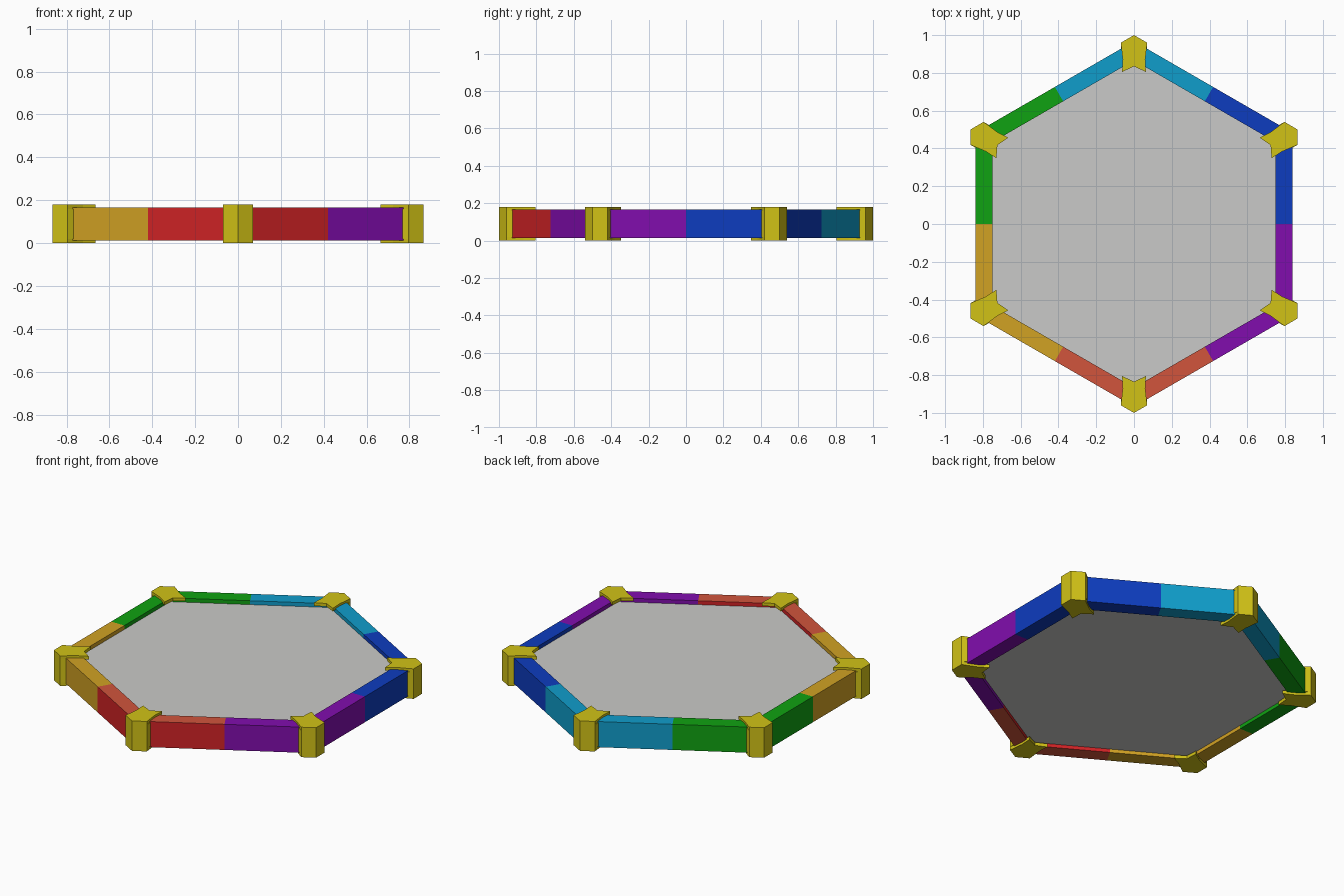
import bpy, bmesh
from math import cos, sin, pi, radians

if "Cube" in bpy.data.objects:
    bpy.data.objects.remove(bpy.data.objects["Cube"])


def material(name, r, g, b):
    m = bpy.data.materials.new(name)
    m.diffuse_color = (r, g, b, 1)
    m.use_nodes = True
    m.node_tree.nodes["Principled BSDF"].inputs["Base Color"].default_value = m.diffuse_color
    return m


yellow = material("yellow", .64, .54, .008)
grey = material("grey", .59, .59, .58)
coral = material("coral", .64, .09, .045)
beam_mats = [
    ("blue", material("blue", .004, .045, .52)),
    ("cyan", material("cyan", .005, .34, .60)),
    ("green", material("green", .005, .36, .006)),
    ("orange", material("orange", .64, .36, .017)),
    ("red", material("red", .64, .017, .019)),
    ("purple", material("purple", .22, .004, .42)),
]


def polar(r, t, a):
    """Point at radial distance r and sideways offset t, along direction a."""
    return (r * cos(a) - t * sin(a), r * sin(a) + t * cos(a))


def prism(name, parts, mats):
    """Object from extruded outlines: parts = [(points, z0, z1), ...]."""
    bm = bmesh.new()
    for pts, z0, z1 in parts:
        face = bm.faces.new([bm.verts.new((x, y, z0)) for x, y in pts])
        top = bmesh.ops.extrude_face_region(bm, geom=[face])["geom"]
        for v in top:
            if isinstance(v, bmesh.types.BMVert):
                v.co.z = z1
    bmesh.ops.recalc_face_normals(bm, faces=bm.faces)
    if len(mats) > 1:  # second colour on the horizontal faces
        for f in bm.faces:
            f.material_index = int(abs(f.normal.z) > .5)
    me = bpy.data.meshes.new(name)
    bm.to_mesh(me)
    bm.free()
    for m in mats:
        me.materials.append(m)
    ob = bpy.data.objects.new(name, me)
    bpy.context.collection.objects.link(ob)
    return ob


OUT, INN = .838, .75          # apothems of the frame
C = 1 / cos(pi / 6)           # apothem to corner radius
angles = [radians(30 + 60 * i) for i in range(6)]

# Floor panel
prism("floor_panel", [([polar(.89, 0, a) for a in angles], .034, .143)], [grey])

# Each corner owns a bent beam reaching to the middle of both sides
for a, (colour, mat) in zip(angles, beam_mats):
    l, r = a + pi / 6, a - pi / 6
    pts = [polar(OUT, 0, r), polar(OUT * C, 0, a), polar(OUT, 0, l),
           polar(INN, 0, l), polar(INN * C, 0, a), polar(INN, 0, r)]
    mats = [mat, coral] if colour == "red" else [mat]
    prism("frame_beam_" + colour, [(pts, .013, .166)], mats)

# Corner clamps: an outer post with notched plates above and below the frame
W = .07
for i, a in enumerate(angles):
    post = [(1, 0), (.96, W), (.885, W), (.885, -W), (.96, -W)]
    plate = [(1, 0), (.96, W), (.87, W * .85), (.805, W * .9),
             (.835, 0), (.805, -W * .9), (.87, -W * .85), (.96, -W)]
    post = [polar(r, t, a) for r, t in post]
    plate = [polar(r, t, a) for r, t in plate]
    prism(f"corner_clamp_{i + 1}",
          [(post, .02, .16), (plate, .16, .179), (plate, 0, .02)], [yellow])
